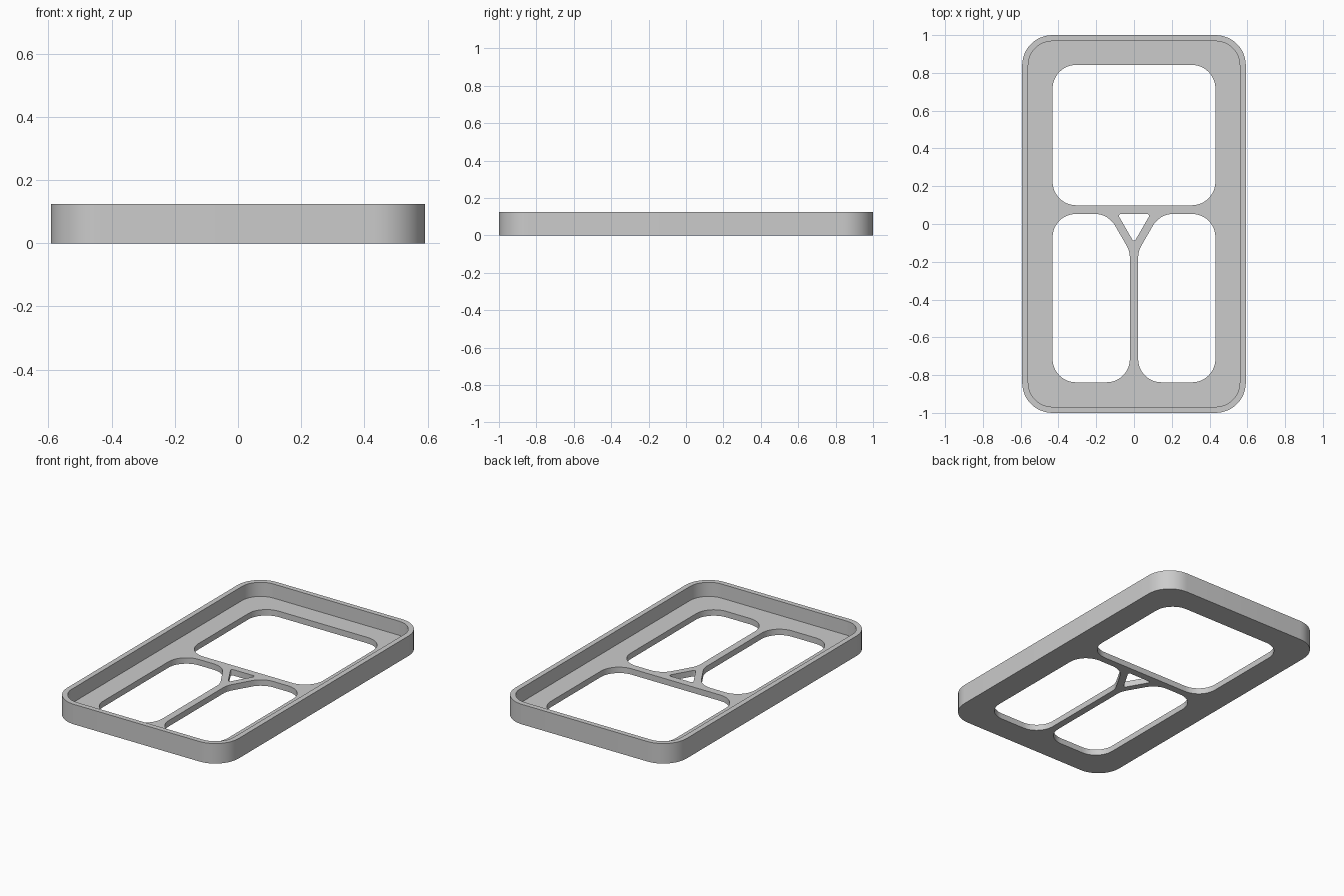
import bpy, bmesh, math
from mathutils import Vector

cube = bpy.data.objects.get("Cube")
if cube:
    bpy.data.objects.remove(cube, do_unlink=True)

HEIGHT, FLOOR = 0.125, 0.037

grey = bpy.data.materials.new("light grey")
grey.use_nodes = True
colour = (0.6, 0.6, 0.6, 1)
grey.diffuse_color = colour
grey.node_tree.nodes["Principled BSDF"].inputs["Base Color"].default_value = colour


def rounded(corners, radius, steps=12):
    """Polygon outline with every corner replaced by a tangent arc."""
    points = []
    for i, corner in enumerate(corners):
        p = Vector(corner)
        a = (Vector(corners[i - 1]) - p).normalized()
        b = (Vector(corners[(i + 1) % len(corners)]) - p).normalized()
        half = a.angle(b) / 2
        centre = p + (a + b).normalized() * radius / math.sin(half)
        start = p + a * radius / math.tan(half) - centre
        end = p + b * radius / math.tan(half) - centre
        sweep = math.pi - 2 * half
        n = max(3, round(steps * sweep / (math.pi / 2)))
        for k in range(n + 1):
            t = k / n
            points.append(centre + (start * math.sin((1 - t) * sweep)
                                    + end * math.sin(t * sweep)) / math.sin(sweep))
    return points


def box(x0, x1, y0, y1):
    return [(x0, y0), (x1, y0), (x1, y1), (x0, y1)]


def prism(name, outline, z0, z1):
    bm = bmesh.new()
    face = bm.faces.new([bm.verts.new((p.x, p.y, z0)) for p in outline])
    top = bmesh.ops.extrude_face_region(bm, geom=[face])["geom"]
    bmesh.ops.translate(bm, vec=(0, 0, z1 - z0),
                        verts=[v for v in top if isinstance(v, bmesh.types.BMVert)])
    bmesh.ops.recalc_face_normals(bm, faces=bm.faces)
    mesh = bpy.data.meshes.new(name)
    bm.to_mesh(mesh)
    bm.free()
    mesh.materials.append(grey)
    obj = bpy.data.objects.new(name, mesh)
    bpy.context.collection.objects.link(obj)
    return obj


# Outer body of the tray
tray = prism("tray_frame", rounded(box(-0.592, 0.592, -1, 1), 0.16), 0, HEIGHT)

# Recess inside the rim, then the openings through the floor
cutters = [prism("recess_cutter", rounded(box(-0.56, 0.56, -0.968, 0.968), 0.128),
                 FLOOR, HEIGHT + 0.1)]
windows = [(rounded(box(-0.431, 0.431, 0.099, 0.842), 0.125), "upper_window_cutter"),
           (rounded([(-0.087, 0.053), (0, -0.098), (0.087, 0.053)], 0.01, 4),
            "triangle_cutter")]
for side, label in ((1, "left"), (-1, "right")):
    lower = [(0.431, -0.838), (0.431, 0.053), (0.136, 0.053),
             (0.022, -0.144), (0.022, -0.838)]
    windows.append((rounded([(side * x, y) for x, y in lower], 0.123),
                    label + "_window_cutter"))
cutters += [prism(name, outline, -0.1, FLOOR + 0.04) for outline, name in windows]

for cutter in cutters:
    cutter.hide_render = True
    mod = tray.modifiers.new(cutter.name, 'BOOLEAN')
    mod.operation = 'DIFFERENCE'
    mod.solver = 'EXACT'
    mod.object = cutter

# Bake the cuts and discard the cutters
bpy.context.view_layer.update()
graph = bpy.context.evaluated_depsgraph_get()
result = bpy.data.meshes.new_from_object(tray.evaluated_get(graph))
tray.modifiers.clear()
tray.data = result
for cutter in cutters:
    bpy.data.objects.remove(cutter, do_unlink=True)

# Smooth corners, crisp edges
bpy.ops.object.select_all(action='DESELECT')
tray.select_set(True)
bpy.context.view_layer.objects.active = tray
bpy.ops.object.shade_smooth_by_angle(angle=math.radians(30))
